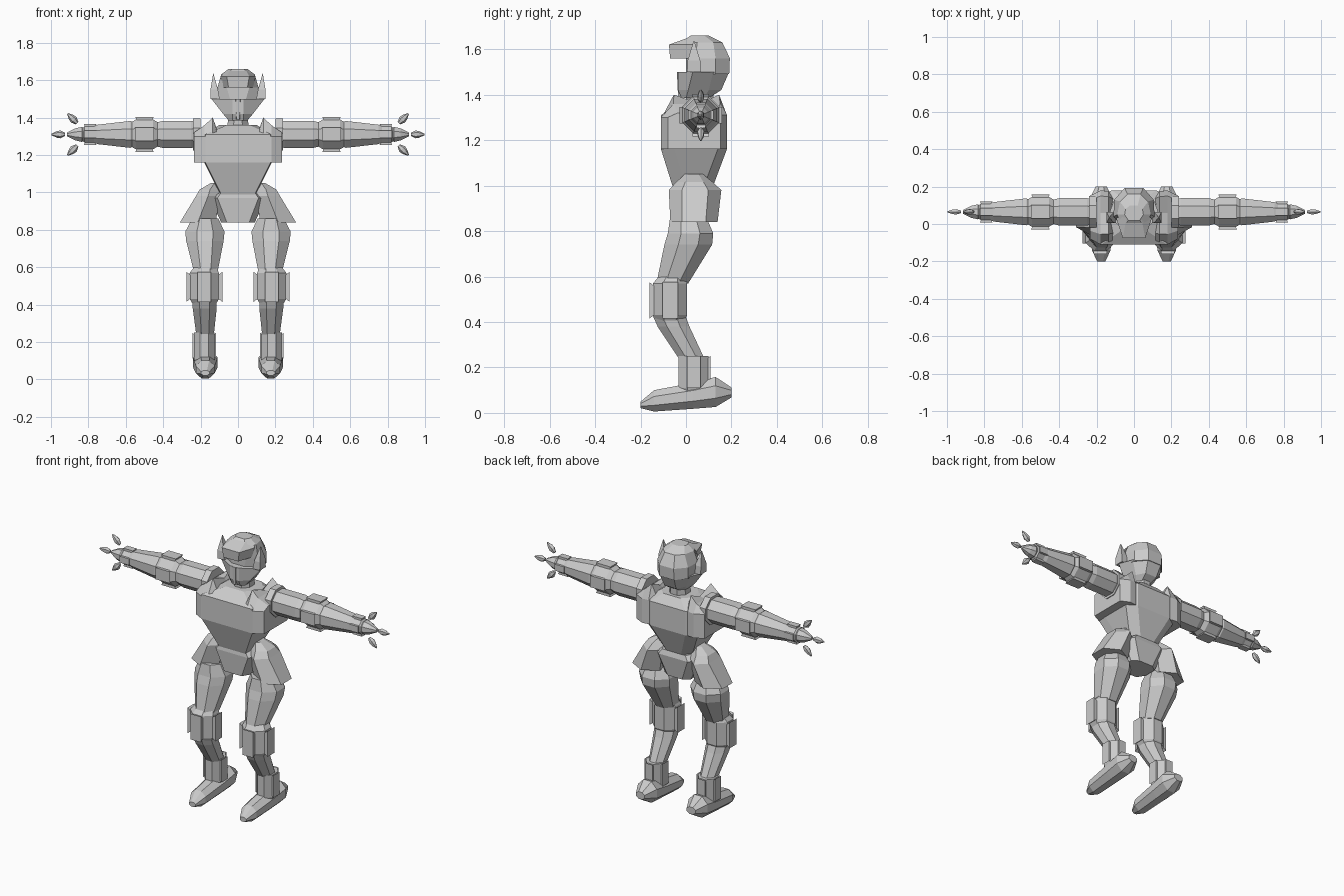
import bpy, bmesh, math
from mathutils import Matrix

cube = bpy.data.objects.get("Cube")
if cube:
    bpy.data.objects.remove(cube, do_unlink=True)

grey = bpy.data.materials.new("plain_grey")
grey.use_nodes = True
grey.diffuse_color = (0.6, 0.6, 0.6, 1)
grey.node_tree.nodes["Principled BSDF"].inputs["Base Color"].default_value = (0.6, 0.6, 0.6, 1)


def skin(name, rings, mirror=False, transform=None):
    """Bridge matching rings of points and cap both ends."""
    bm = bmesh.new()
    loops = [[bm.verts.new(p) for p in ring] for ring in rings]
    n = len(loops[0])
    for a, b in zip(loops, loops[1:]):
        for i in range(n):
            j = (i + 1) % n
            bm.faces.new((a[i], a[j], b[j], b[i]))
    bm.faces.new(loops[0])
    bm.faces.new(loops[-1])
    bmesh.ops.recalc_face_normals(bm, faces=bm.faces)
    if transform:
        bm.transform(transform)
    mesh = bpy.data.meshes.new(name)
    bm.to_mesh(mesh)
    bm.free()
    mesh.materials.append(grey)
    obj = bpy.data.objects.new(name, mesh)
    bpy.context.collection.objects.link(obj)
    if mirror:
        obj.modifiers.new("mirror", 'MIRROR').use_mirror_merge = False
    return obj


def loft(name, axis, rings, sides=8, transform=None):
    """Mirrored tube along an axis; ring = (position, centre a, centre b, radius a, radius b)."""
    k = 1 / math.cos(math.pi / sides)
    out = []
    for p, ca, cb, ra, rb in rings:
        ring = []
        for i in range(sides):
            t = (i + 0.5) * 2 * math.pi / sides
            point = [ca + ra * k * math.cos(t), cb + rb * k * math.sin(t)]
            point.insert("xyz".index(axis), p)
            ring.append(point)
        out.append(ring)
    return skin(name, out, True, transform)


def stack(name, levels):
    """Symmetric body from (height, half outline front to back) levels."""
    return skin(name, [[(x, y, z) for x, y in half] + [(-x, y, z) for x, y in reversed(half)]
                       for z, half in levels])


def cuff(name, axis, centre, radii, half, reach, sides):
    """Flared plates around a joint; sides lists (plate axis, direction)."""
    for ax, sign in sides:
        i = "xyz".index(ax)
        others = [k for k in range(3) if k != i]
        rings = []
        for extra, grow in ((-0.01, 0.75), (reach, 1.0)):
            sizes = [half * grow if "xyz"[k] == axis else radii[k] * 0.45 for k in others]
            rings.append((centre[i] + sign * (radii[i] + extra),
                          centre[others[0]], centre[others[1]], *sizes))
        loft(name, ax, rings, 4)


# Torso
chest = [(.175, -.11), (.18, -.05), (.18, .14), (.12, .18)]
stack("torso", [(.97, [(.09, -.05), (.1, 0), (.1, .08), (.05, .12)]),
                (1.0, [(.095, -.06), (.1, 0), (.1, .08), (.05, .12)]),
                (1.16, chest), (1.31, chest),
                (1.36, [(.06, -.03), (.1, .02), (.1, .1), (.06, .14)])])
outline = [(-.11, 1.16), (-.11, 1.30), (-.055, 1.40), (.06, 1.36), (.15, 1.40), (.18, 1.31), (.18, 1.16)]
skin("shoulder", [[(.11, y * .9, min(z, 1.33)) for y, z in outline],
                  [(.135, y * .97, z) for y, z in outline],
                  [(.178, y, min(z, 1.36)) for y, z in outline],
                  [(.235, .04 + (y - .04) * .8, min(z, 1.32)) for y, z in outline]], True)
loft("neck", "z", [(1.3, 0, .06, .06, .06), (1.44, 0, .06, .05, .06)])

# Head
stack("jaw", [(1.385, [(.03, -.02), (.05, 0), (.05, .08), (.03, .1)]),
              (1.42, [(.03, -.035), (.08, .01), (.07, .1), (.04, .155)]),
              (1.5, [(.03, -.035), (.142, .03), (.11, .12), (.05, .19)])])
stack("helmet", [(1.49, [(.04, .0), (.11, .04), (.105, .13), (.05, .19)]),
                 (1.56, [(.06, .0), (.11, .04), (.105, .13), (.05, .193)]),
                 (1.63, [(.06, -.02), (.09, .05), (.075, .12), (.035, .16)]),
                 (1.66, [(.03, .02), (.05, .05), (.045, .08), (.02, .1)])])
stack("visor", [(1.56, [(.05, -.07), (.08, .02)]),
                (1.62, [(.06, -.075), (.095, .03)]),
                (1.658, [(.04, .03), (.05, .06)])])
stack("mouth_ridge", [(1.39, [(.008, -.035), (.012, .0)]),
                      (1.5, [(.012, -.04), (.018, .0)])])
loft("horn", "z", [(1.5, .122, .035, .024, .03), (1.55, .127, .035, .02, .028),
                   (1.635, .132, .035, .001, .002)], 4)

# Hips
stack("pelvis", [(.84, [(.06, -.05), (.09, 0), (.09, .08), (.05, .11)]),
                 (.97, [(.11, -.06), (.15, 0), (.15, .08), (.1, .13)]),
                 (1.0, [(.09, -.055), (.1, 0), (.1, .08), (.08, .12)])])
loft("hip_guard", "z", [(.84, .215, .035, .095, .09), (.98, .16, .04, .065, .1),
                        (1.015, .15, .037, .055, .07), (1.05, .125, .035, .02, .035)], 6)

# Arms, symmetric about the shoulder line
Y, Z = .065, 1.31


def arm(name, *sections):
    loft(name, "x", [(x, Y, Z, r, r) for x, r in sections])


arm("shoulder_joint", (.2, .085), (.24, .085))
arm("upper_arm", (.2, .06), (.25, .073), (.4, .073), (.45, .06))
arm("elbow", (.42, .06), (.455, .08), (.545, .08), (.58, .06))
arm("forearm", (.54, .055), (.575, .072), (.75, .052), (.78, .04))
arm("wrist", (.755, .044), (.82, .044), (.83, .035))
arm("hand", (.81, .028), (.835, .04), (.87, .032), (.915, .01))
around = [("y", 1), ("y", -1), ("z", 1), ("z", -1)]
cuff("elbow_plate", "x", (.5, Y, Z), (0, .08, .08), .05, .014, around)
cuff("wrist_plate", "x", (.79, Y, Z), (0, .044, .044), .033, .012, around)
for angle, x, dz in ((0, .925, 0), (45, .86, .06), (-45, .86, -.06)):
    place = Matrix.Translation((x, Y, Z + dz)) @ Matrix.Rotation(math.radians(-angle), 4, 'Y')
    loft("finger", "x", [(0, 0, 0, .007, .008), (.025, 0, 0, .014, .018),
                         (.045, 0, 0, .012, .015), (.073, 0, 0, .003, .003)], 6, place)

# Legs
loft("thigh", "z", [(.86, .175, .01, .07, .08), (.79, .177, .02, .105, .1),
                    (.74, .177, .01, .1, .105), (.57, .172, -.06, .062, .07)])
loft("knee", "z", [(.6, .175, -.06, .06, .06), (.57, .18, -.07, .078, .075),
                   (.43, .18, -.07, .078, .075), (.4, .18, -.07, .06, .06)])
loft("shin", "z", [(.43, .18, -.075, .066, .072), (.38, .178, -.055, .064, .07),
                   (.23, .176, .03, .046, .055)])
loft("ankle", "z", [(.25, .18, .033, .055, .066), (.11, .18, .033, .055, .066),
                    (.08, .18, .033, .045, .055)])
loft("foot", "y", [(-.2, .175, .035, .022, .014), (-.14, .175, .053, .05, .047),
                   (.03, .175, .075, .06, .057), (.13, .175, .092, .065, .066),
                   (.2, .175, .09, .03, .022)])
cuff("knee_plate", "z", (.18, -.07, .495), (.08, .075, 0), .08, .016, [("x", 1), ("x", -1), ("y", -1)])
cuff("ankle_plate", "z", (.18, .033, .18), (.055, .066, 0), .07, .008, [("x", 1), ("x", -1), ("y", 1)])
